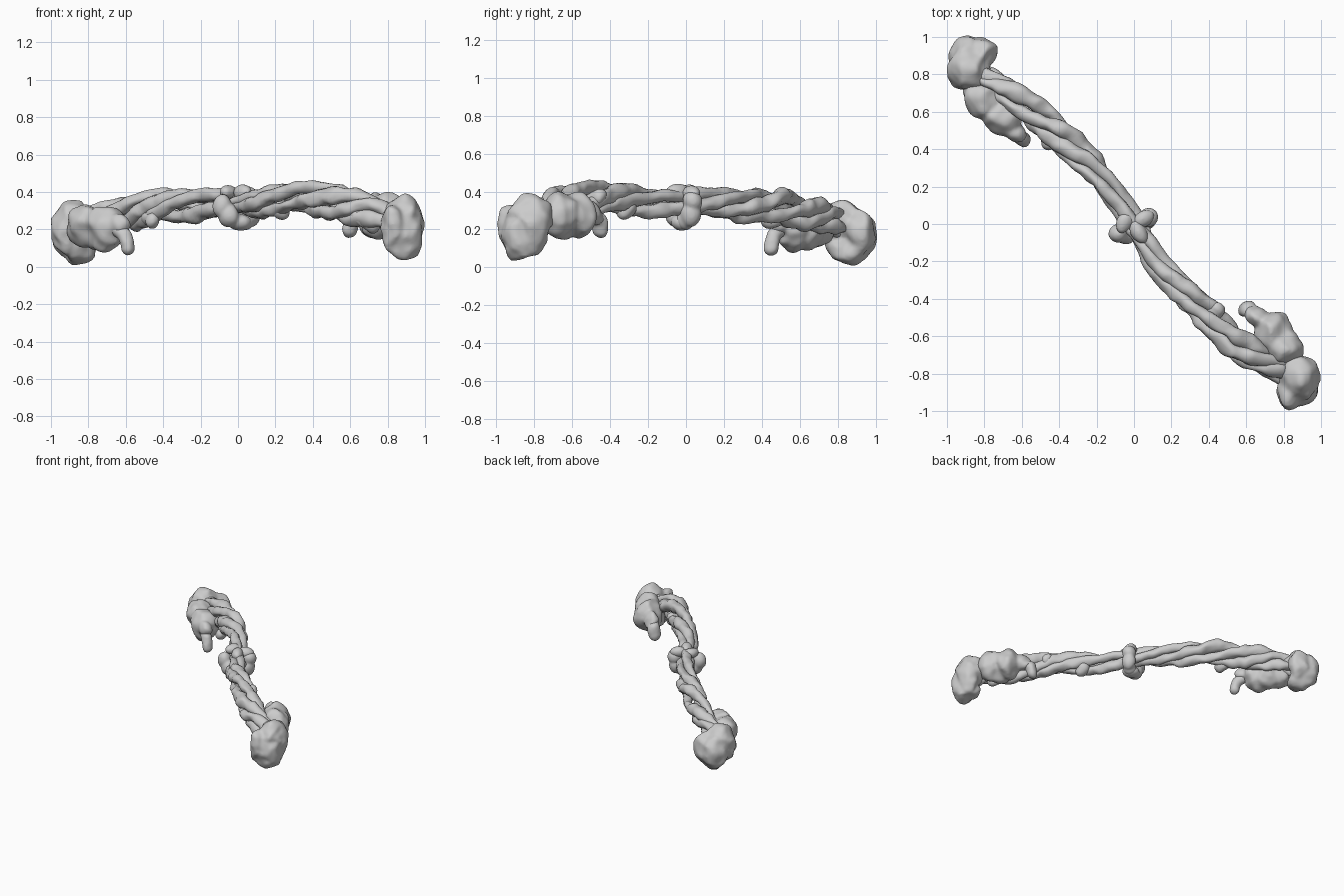
import bpy, bmesh, math
from mathutils import Vector, Matrix, noise

if "Cube" in bpy.data.objects:
    bpy.data.objects.remove(bpy.data.objects["Cube"])

N = Vector((1, 1, 0)).normalized()
UP = Vector((0, 0, 1))

# Centre line of the rope: x, y, z, bundle radius
PATH = [(-.86, .82, .22, .03), (-.73, .735, .265, .042), (-.56, .62, .295, .052), (-.40, .475, .315, .05),
        (-.20, .27, .335, .042), (0, 0, .345, .034), (.19, -.28, .345, .044), (.39, -.49, .365, .047),
        (.58, -.66, .33, .052), (.73, -.75, .28, .048), (.86, -.84, .22, .03)]


def path_at(t):
    """Catmull-Rom interpolation along PATH, t in 0..1"""
    f = t * (len(PATH) - 1)
    i = min(int(f), len(PATH) - 2)
    u = f - i
    p = [Vector(PATH[max(0, min(len(PATH) - 1, i + k))]) for k in (-1, 0, 1, 2)]
    v = .5 * (2 * p[1] + (p[2] - p[0]) * u + (2 * p[0] - 5 * p[1] + 4 * p[2] - p[3]) * u * u
              + (3 * p[1] - p[0] - 3 * p[2] + p[3]) * u ** 3)
    return Vector(v[:3]), v[3]


def tube(name, pts, radii, sides=14):
    """Smooth closed tube through points with uneven surface"""
    bm = bmesh.new()
    rings = []
    for i, p in enumerate(pts):
        d = (pts[min(i + 1, len(pts) - 1)] - pts[max(i - 1, 0)]).normalized()
        a = d.cross(UP).normalized()
        b = a.cross(d)
        ring = []
        for k in range(sides):
            w = 2 * math.pi * k / sides
            q = p + (a * math.cos(w) + b * math.sin(w)) * radii[i]
            ring.append(bm.verts.new(q + noise.noise_vector(q * 14) * radii[i] * .4))
        rings.append(ring)
    for r0, r1 in zip(rings, rings[1:]):
        for k in range(sides):
            bm.faces.new((r0[k], r0[(k + 1) % sides], r1[(k + 1) % sides], r1[k]))
    bm.faces.new(rings[0][::-1])
    bm.faces.new(rings[-1])
    bmesh.ops.recalc_face_normals(bm, faces=bm.faces)
    return finish(name, bm)


def finish(name, bm):
    me = bpy.data.meshes.new(name)
    bm.to_mesh(me)
    bm.free()
    for f in me.polygons:
        f.use_smooth = True
    ob = bpy.data.objects.new(name, me)
    bpy.context.collection.objects.link(ob)
    return ob


def clump(name, lumps, rough=.03, voxel=.012):
    """Lumpy mass: ellipsoids (x, y, z, rx, ry, rz[, yaw]) fused together"""
    bm = bmesh.new()
    for x, y, z, rx, ry, rz, *yaw in lumps:
        m = (Matrix.Translation((x, y, z)) @ Matrix.Rotation(math.radians(yaw[0] if yaw else 0), 4, 'Z')
             @ Matrix.Diagonal((rx, ry, rz, 1)))
        bmesh.ops.create_icosphere(bm, subdivisions=4, radius=1, matrix=m)
    for v in bm.verts:
        v.co += noise.noise_vector(v.co * 9) * rough + noise.noise_vector(v.co * 19) * rough * .4
    ob = finish(name, bm)
    r = ob.modifiers.new("fuse", 'REMESH')
    r.mode, r.voxel_size, r.use_smooth_shade = 'VOXEL', voxel, True
    s = ob.modifiers.new("soften", 'SMOOTH')
    s.factor, s.iterations = .5, 3
    return ob


# Twisted strands
STEPS, STRANDS = 140, 4
for k in range(STRANDS):
    pts, radii = [], []
    for i in range(STEPS):
        t = i / (STEPS - 1)
        c, r = path_at(t)
        w = 2 * math.pi * (k / STRANDS - 2.1 * t) + .35 * math.sin(9 * t + k * 2)
        pts.append(c + (N * math.cos(w) + UP * math.sin(w) * 1.2) * r * (1 + .12 * math.sin(17 * t + k)))
        radii.append((.019 + .42 * r) * (1 + .14 * math.sin(27 * t + 1.7 * k)))
    tube(f"rope_strand_{k + 1}", pts, radii)

# Central knot: lobes over the rope and drooping ends
clump("knot_top", [(.025, -.04, .395, .07, .042, .045, -60)], .006, .009)
clump("knot_back_loop", [(-.055, .01, .40, .06, .042, .038, 60), (.05, .03, .39, .06, .042, .04, 30)], .006, .009)
clump("knot_front_loop", [(-.085, -.05, .325, .052, .05, .065), (-.05, -.05, .275, .06, .055, .065, -45),
                          (.01, -.025, .24, .065, .055, .045)], .006, .009)
clump("knot_side_loop", [(.075, .035, .35, .052, .052, .055), (.075, .025, .28, .048, .055, .065),
                         (.04, -.005, .25, .05, .045, .05)], .006, .009)

# End masses
clump("left_end_mass", [(-.89, .82, .23, .11, .12, .125), (-.89, .91, .165, .10, .085, .14),
                        (-.82, .91, .18, .075, .085, .12), (-.86, .86, .095, .09, .10, .09),
                        (-.93, .80, .18, .07, .075, .12), (-.83, .81, .25, .07, .07, .07)])
clump("left_inner_mass", [(-.81, .675, .22, .11, .10, .12, -45), (-.71, .57, .21, .11, .10, .125, -45),
                          (-.74, .65, .18, .10, .09, .09), (-.63, .49, .23, .055, .05, .05, -45)], .025)
clump("right_end_mass", [(.88, -.82, .26, .11, .115, .125), (.89, -.88, .16, .095, .095, .12),
                         (.83, -.90, .20, .07, .09, .13), (.92, -.81, .21, .065, .085, .13),
                         (.86, -.86, .10, .075, .095, .06), (.83, -.80, .27, .065, .065, .07)])
clump("right_inner_mass", [(.815, -.665, .28, .10, .10, .12, -45), (.74, -.58, .275, .10, .10, .115, -45),
                           (.66, -.49, .28, .065, .055, .065, -45), (.76, -.65, .24, .10, .09, .09)], .025)


# Small hanging stubs at the inner masses and along the rope
def stub(name, pts, r):
    """Rounded finger through a few points"""
    clump(name, [(*Vector(a).lerp(Vector(b), u / 4), r, r, r)
                 for a, b in zip(pts, pts[1:]) for u in range(5)], .012, .009)


stub("left_stub", [(-.65, .50, .21), (-.605, .46, .17), (-.59, .45, .10)], .039)
stub("right_stub", [(.67, -.50, .28), (.61, -.455, .25), (.595, -.455, .20)], .041)
stub("left_rope_bump", [(-.48, .52, .27), (-.46, .43, .25)], .042)
stub("right_rope_bump", [(.40, -.50, .36), (.44, -.46, .37)], .042)
stub("lower_rope_bump", [(.23, -.30, .32), (.23, -.33, .295)], .042)
stub("right_lower_bump", [(.64, -.74, .27), (.72, -.76, .22)], .042)
